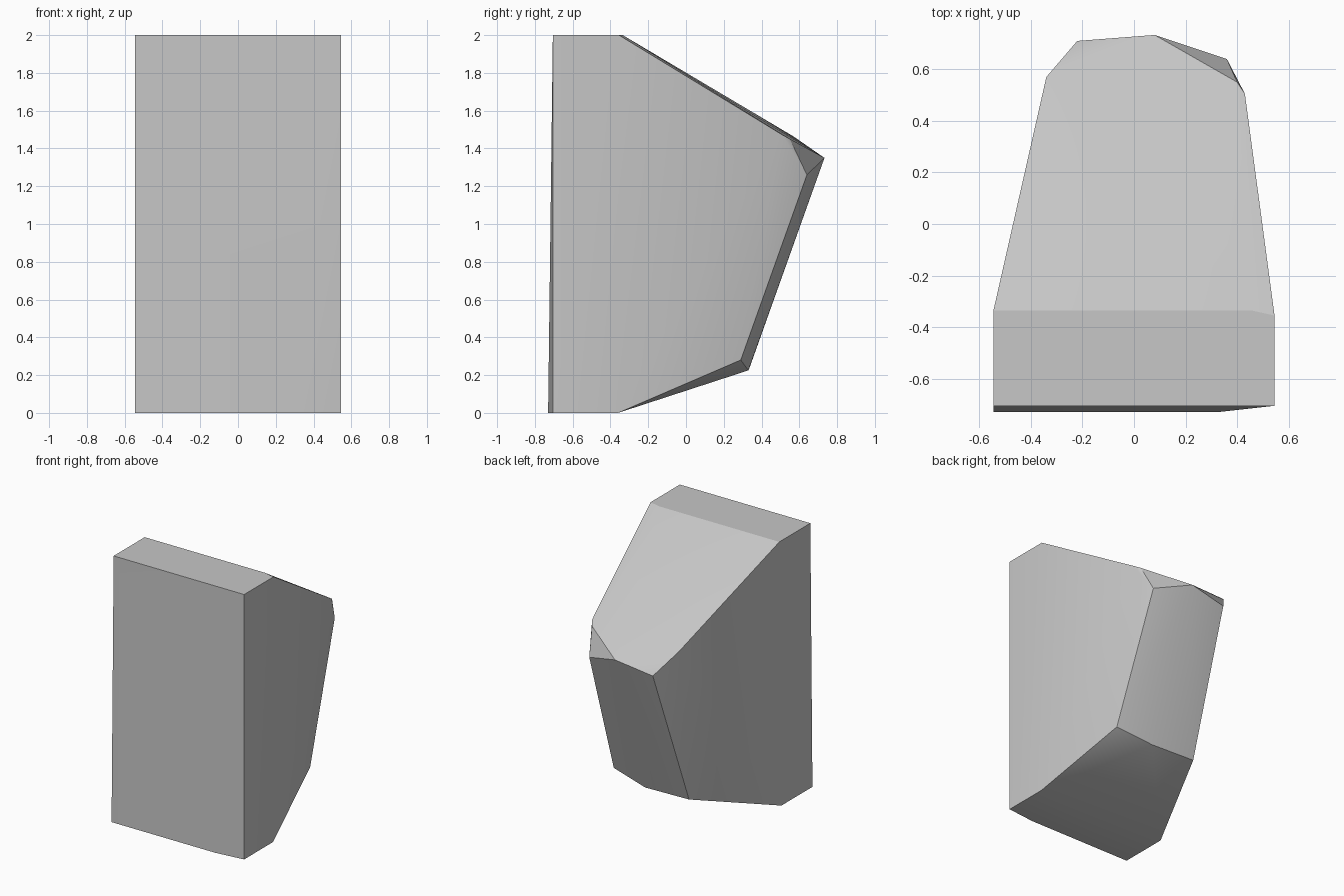
import bpy
import bmesh
import math

cube = bpy.data.objects.get("Cube")
if cube:
    bpy.data.objects.remove(cube, do_unlink=True)

# Single stone colour
stone = bpy.data.materials.new("stone grey")
stone.use_nodes = True
colour = (0.57, 0.57, 0.57, 1.0)
stone.diffuse_color = colour
stone.node_tree.nodes["Principled BSDF"].inputs["Base Color"].default_value = colour

# Corners of the chiselled block, grouped by part
front_base = [(-0.545, -0.73, 0), (0.32, -0.73, 0), (0.545, -0.705, 0)]
front_top = [(-0.545, -0.705, 2), (0.545, -0.705, 2)]
rear_of_top = [(-0.545, -0.335, 2), (0.455, -0.335, 2), (0.545, -0.355, 2)]
rear_of_base = [(-0.545, -0.36, 0), (0.545, -0.36, 0)]
upper_back = [(0.43, 0.505, 1.475), (0.40, 0.55, 1.45), (0.08, 0.733, 1.35),
              (-0.22, 0.71, 1.30), (-0.34, 0.57, 1.463)]
chipped_corner = [(0.36, 0.64, 1.26)]
lower_back = [(0.40, 0.29, 0.28), (0.11, 0.33, 0.225), (-0.26, 0.335, 0.235)]

# Wrap the corners in a convex skin and merge the flat areas
bm = bmesh.new()
for point in (front_base + front_top + rear_of_top + rear_of_base
              + upper_back + chipped_corner + lower_back):
    bm.verts.new(point)
bmesh.ops.convex_hull(bm, input=bm.verts[:])
bmesh.ops.dissolve_limit(bm, angle_limit=math.radians(0.5),
                         verts=bm.verts[:], edges=bm.edges[:])
bmesh.ops.recalc_face_normals(bm, faces=bm.faces[:])

mesh = bpy.data.meshes.new("rock_block")
bm.to_mesh(mesh)
bm.free()
mesh.materials.append(stone)
rock = bpy.data.objects.new("rock_block", mesh)
bpy.context.collection.objects.link(rock)

# Soften shallow edges, keep the chiselled ones sharp
bpy.ops.object.select_all(action="DESELECT")
rock.select_set(True)
bpy.context.view_layer.objects.active = rock
bpy.ops.object.shade_smooth_by_angle(angle=math.radians(25))
